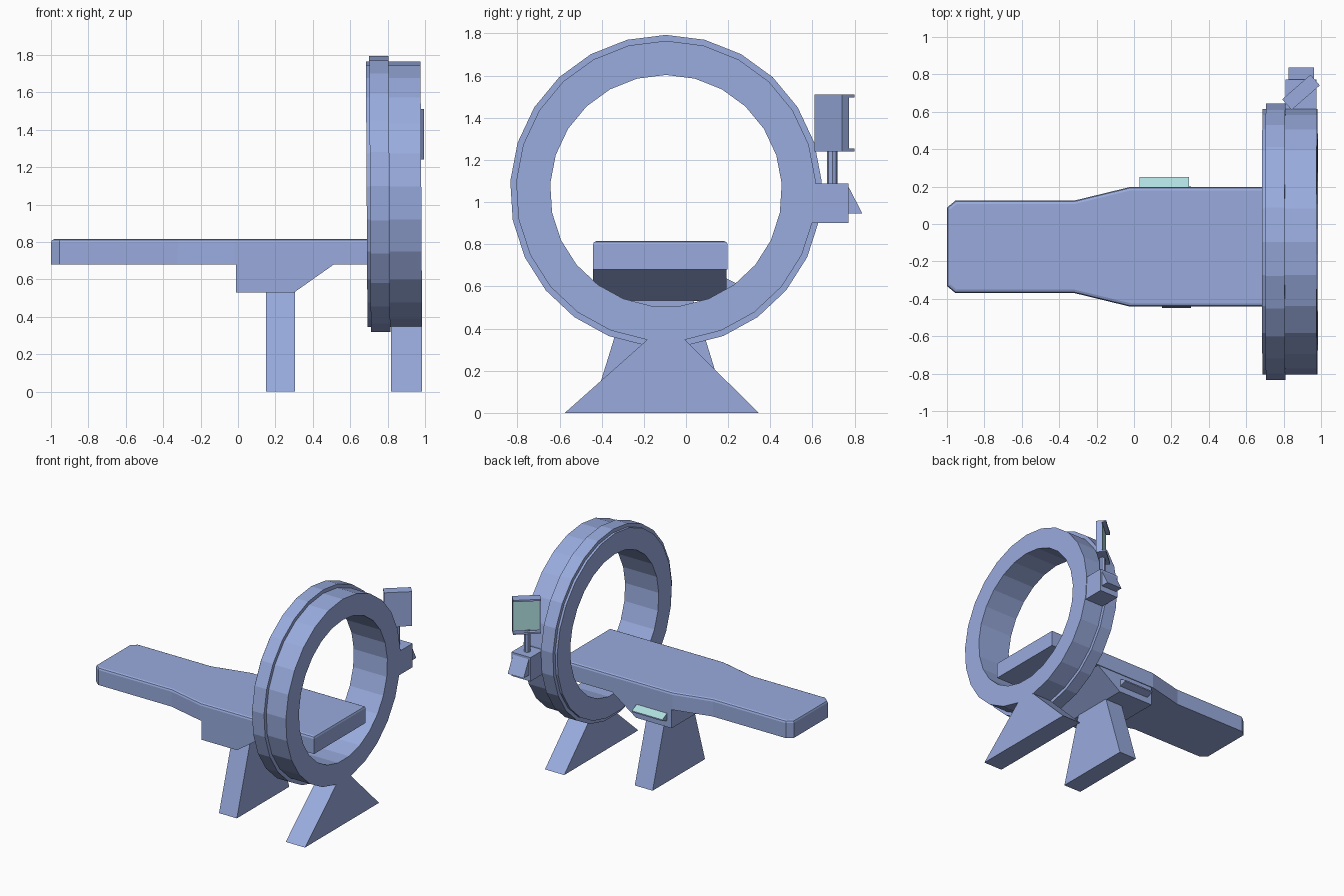
import bpy, bmesh, math
from mathutils import Matrix, Vector

cube = bpy.data.objects.get("Cube")
if cube:
    bpy.data.objects.remove(cube, do_unlink=True)


def material(name, rgb):
    mat = bpy.data.materials.new(name)
    mat.use_nodes = True
    mat.diffuse_color = (*rgb, 1)
    mat.node_tree.nodes["Principled BSDF"].inputs["Base Color"].default_value = (*rgb, 1)
    return mat


BLUE = material("periwinkle blue", (0.32, 0.41, 0.73))
TEAL = material("pale teal", (0.43, 0.73, 0.74))


def add_object(name, bm, *mats):
    bmesh.ops.recalc_face_normals(bm, faces=bm.faces[:])
    mesh = bpy.data.meshes.new(name)
    bm.to_mesh(mesh)
    bm.free()
    for mat in mats:
        mesh.materials.append(mat)
    obj = bpy.data.objects.new(name, mesh)
    bpy.context.scene.collection.objects.link(obj)
    return obj


def prism(profile, axis, lo, hi):
    """Extrude a 2D profile along an axis; the profile uses the other two axes in order."""
    bm = bmesh.new()

    def point(p, d):
        co = list(p)
        co.insert(axis, d)
        return bm.verts.new(co)

    face = bm.faces.new([point(p, lo) for p in profile])
    new = bmesh.ops.extrude_face_region(bm, geom=[face])["geom"]
    shift = Vector()
    shift[axis] = hi - lo
    bmesh.ops.translate(bm, vec=shift, verts=[v for v in new if isinstance(v, bmesh.types.BMVert)])
    bmesh.ops.recalc_face_normals(bm, faces=bm.faces[:])
    return bm


def box(name, lo, hi, mat, matrix=Matrix()):
    bm = prism([(lo[0], lo[1]), (hi[0], lo[1]), (hi[0], hi[1]), (lo[0], hi[1])], 2, lo[2], hi[2])
    bm.transform(matrix)
    return add_object(name, bm, mat)


# Scanner ring: stepped cross-section revolved around x, leaning very slightly
SIDES, RING_Y, RING_Z = 25, -0.095, 1.053
section = [(0.688, 0.55), (0.688, 0.712), (0.706, 0.712), (0.706, 0.74),
           (0.81, 0.74), (0.81, 0.712), (0.98, 0.712), (0.98, 0.55)]
bm = bmesh.new()
loops = []
for i in range(SIDES):
    a = math.tau * i / SIDES
    loops.append([bm.verts.new((x - 0.006 * r * math.cos(a), RING_Y + r * math.sin(a),
                                RING_Z + r * math.cos(a))) for x, r in section])
for i in range(SIDES):
    a, b = loops[i], loops[(i + 1) % SIDES]
    for j in range(len(section)):
        k = (j + 1) % len(section)
        bm.faces.new((a[j], a[k], b[k], b[j]))
add_object("scanner_ring", bm, BLUE)

# Ring foot flaring down from the lowest facet
bm = prism([(-0.575, 0), (0.345, 0), (-0.006, 0.347), (-0.184, 0.347)], 0, 0.817, 0.984)
add_object("ring_foot", bm, BLUE)

# Table top: tapered outline with softened upper edges
MID_Y = -0.122
half = [(-1, 0.21), (-0.955, 0.247), (-0.32, 0.247), (-0.02, 0.32), (0.97, 0.32)]
outline = [(x, MID_Y + w) for x, w in half] + [(x, MID_Y - w) for x, w in reversed(half)]
bm = prism(outline, 2, 0.68, 0.815)
rim = [e for e in bm.edges if all(v.co.z > 0.8 for v in e.verts)]
bmesh.ops.bevel(bm, geom=rim, offset=0.018, segments=2, profile=0.5, affect='EDGES')
add_object("table_top", bm, BLUE)

# Bracket below the table with a sloped end
bm = prism([(-0.01, 0.685), (-0.01, 0.53), (0.3, 0.53), (0.52, 0.685)], 1, -0.44, 0.192)
add_object("table_bracket", bm, BLUE)

# Pedestal
bm = prism([(-0.45, 0), (0.2, 0), (0.035, 0.535), (-0.285, 0.535)], 0, 0.15, 0.305)
add_object("table_pedestal", bm, BLUE)

# Control panel wedge with a teal sloping face
bm = prism([(0.18, 0.643), (0.25, 0.608), (0.25, 0.6), (0.18, 0.575)], 1, 0, 1)
bm.free()
bm = prism([(0.18, 0.643), (0.25, 0.608), (0.25, 0.598), (0.18, 0.575)], 0, 0.03, 0.295)
for f in bm.faces:
    f.material_index = int(f.normal.z > 0.5)
add_object("control_panel", bm, BLUE, TEAL)

# Arm block on the ring and its sloped keypad
box("arm_block", (0.81, 0.57, 0.9), (0.976, 0.772, 1.087), BLUE)
bm = prism([(0.76, 1.07), (0.772, 1.07), (0.837, 0.945), (0.76, 0.945)], 0, 0.825, 0.963)
add_object("keypad", bm, BLUE)

# Monitor post
bm = bmesh.new()
bmesh.ops.create_cone(bm, cap_ends=True, segments=8, radius1=0.024, radius2=0.024, depth=0.2,
                      matrix=Matrix.Translation((0.893, 0.694, 1.16)))
add_object("monitor_post", bm, BLUE)

# Monitor turned about z: body, lips above and below, and screen plate
turn = Matrix.Translation((0.893, 0.704, 0)) @ Matrix.Rotation(math.radians(41), 4, 'Z')
box("monitor_body", (-0.1, -0.038, 1.24), (0.1, 0.006, 1.51), BLUE, turn)
for name, z in (("monitor_lower_lip", 1.24), ("monitor_upper_lip", 1.497)):
    box(name, (-0.1, 0.005, z), (0.1, 0.038, z + 0.013), BLUE, turn)
box("monitor_screen", (-0.09, 0.005, 1.262), (0.09, 0.009, 1.488), TEAL, turn)
